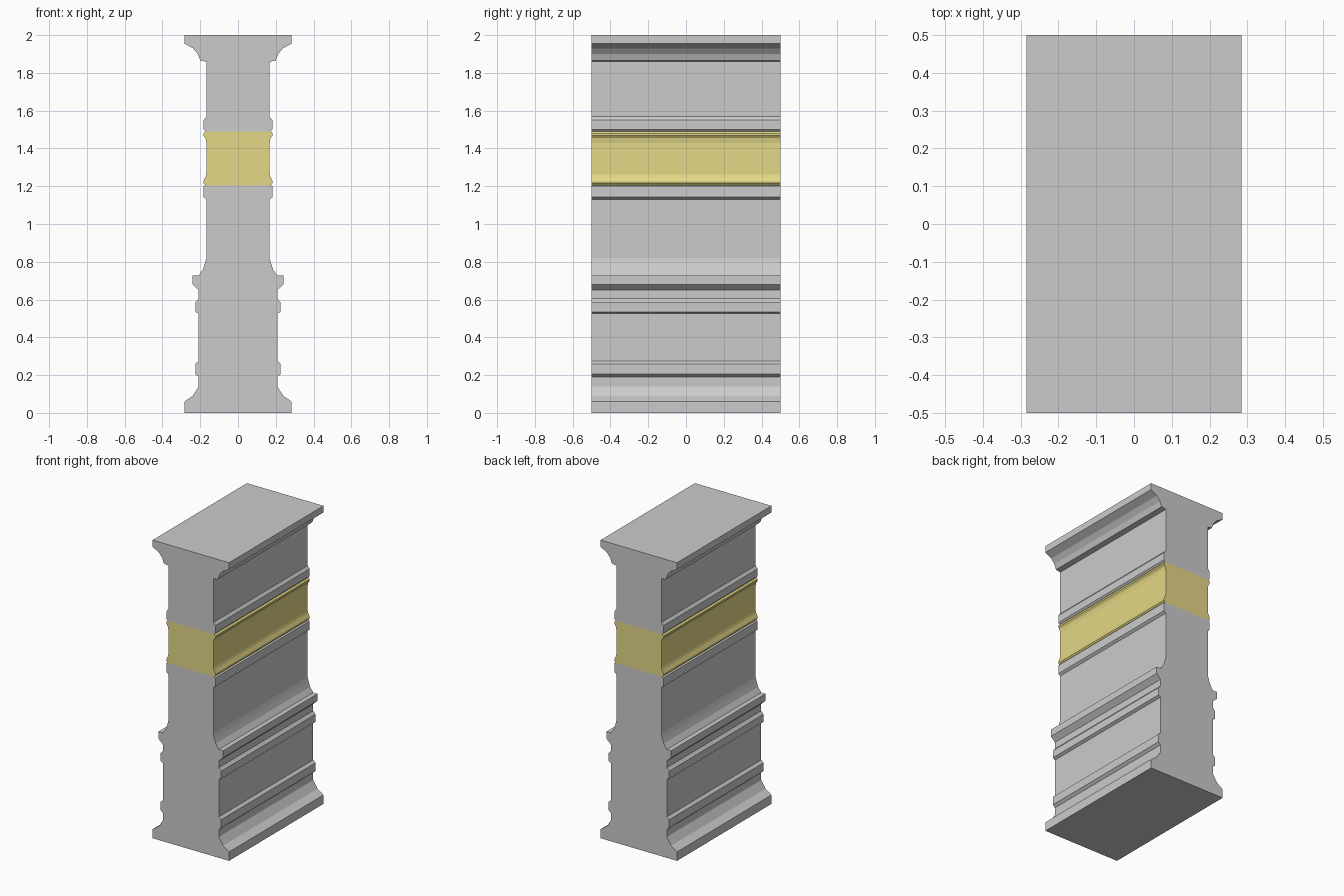
import bpy
import bmesh

cube = bpy.data.objects.get("Cube")
if cube:
    bpy.data.objects.remove(cube, do_unlink=True)

DEPTH = 1.0


def material(name, rgb):
    mat = bpy.data.materials.new(name)
    mat.use_nodes = True
    colour = (*rgb, 1.0)
    mat.diffuse_color = colour
    mat.node_tree.nodes["Principled BSDF"].inputs["Base Color"].default_value = colour
    return mat


grey = material("stone_grey", (0.6, 0.6, 0.6))
yellow = material("pale_yellow", (0.78, 0.69, 0.24))


def moulded_block(name, half, mat, bottom=False, top=False):
    """Mirror a half profile (x, z), extrude it in depth; close only exposed ends."""
    outline = half + [(-x, z) for x, z in reversed(half)]
    bm = bmesh.new()
    front = [bm.verts.new((x, -DEPTH / 2, z)) for x, z in outline]
    back = [bm.verts.new((x, DEPTH / 2, z)) for x, z in outline]
    bm.faces.new(front)
    bm.faces.new(back[::-1])
    count = len(outline)
    for i in range(count):
        j = (i + 1) % count
        if (i == len(half) - 1 and not top) or (i == count - 1 and not bottom):
            continue
        bm.faces.new((front[j], front[i], back[i], back[j]))
    bmesh.ops.recalc_face_normals(bm, faces=bm.faces)
    mesh = bpy.data.meshes.new(name)
    bm.to_mesh(mesh)
    bm.free()
    mesh.materials.append(mat)
    obj = bpy.data.objects.new(name, mesh)
    bpy.context.collection.objects.link(obj)


# Flared foot, lower mouldings and ledge
moulded_block("plinth", [
    (0.284, 0), (0.284, 0.06), (0.24, 0.09), (0.208, 0.14), (0.208, 0.19),
    (0.225, 0.205), (0.225, 0.26), (0.208, 0.275), (0.208, 0.525),
    (0.225, 0.535), (0.225, 0.585), (0.208, 0.605), (0.208, 0.65),
    (0.24, 0.68), (0.24, 0.727), (0.208, 0.727)], grey, bottom=True)

# Middle shaft with a curved foot and a raised upper bead
moulded_block("shaft", [
    (0.208, 0.727), (0.185, 0.76), (0.175, 0.79), (0.167, 0.82), (0.167, 1.13),
    (0.182, 1.142), (0.182, 1.2), (0.172, 1.205)], grey)

# Coloured band with a bead at each edge
moulded_block("band", [
    (0.172, 1.205), (0.182, 1.216), (0.182, 1.228), (0.171, 1.25),
    (0.167, 1.265), (0.167, 1.43), (0.172, 1.455), (0.182, 1.468),
    (0.182, 1.48), (0.172, 1.49)], yellow)

# Neck and flared cap
moulded_block("capital", [
    (0.172, 1.49), (0.182, 1.5), (0.182, 1.55), (0.167, 1.568),
    (0.167, 1.859), (0.2, 1.866), (0.213, 1.9), (0.238, 1.93),
    (0.284, 1.955), (0.284, 2)], grey, top=True)
